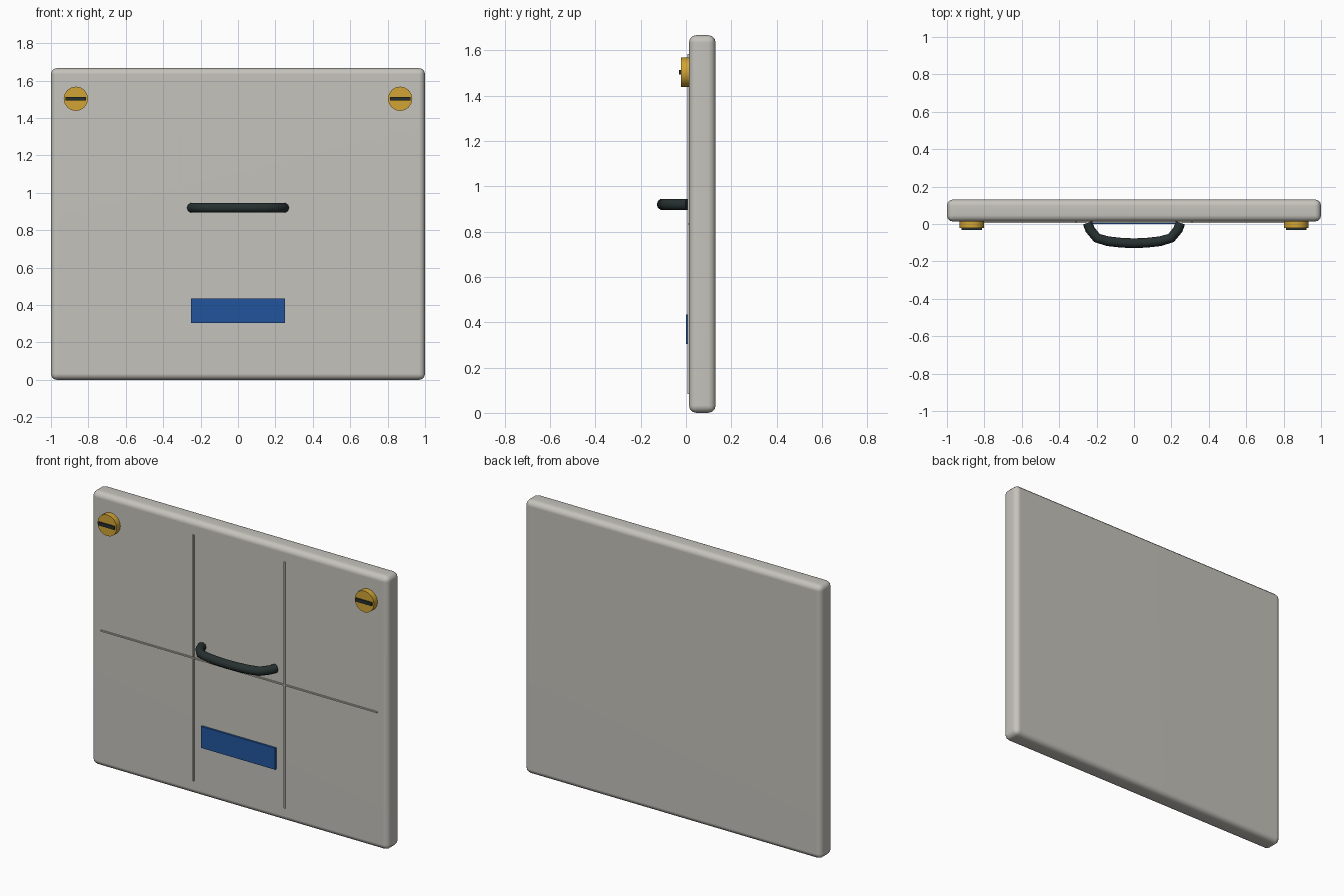
import bpy
import bmesh
from math import pi
from mathutils import Matrix, Vector

cube = bpy.data.objects.get("Cube")
if cube:
    bpy.data.objects.remove(cube, do_unlink=True)


def material(name, rgb):
    mat = bpy.data.materials.new(name)
    mat.use_nodes = True
    mat.diffuse_color = (*rgb, 1)
    mat.node_tree.nodes["Principled BSDF"].inputs["Base Color"].default_value = (*rgb, 1)
    return mat


warm_grey = material("warm grey", (0.56, 0.545, 0.5))
brass = material("brass", (0.64, 0.37, 0.035))
dark = material("dark green black", (0.02, 0.03, 0.03))
blue = material("blue", (0.016, 0.09, 0.34))


def add_object(name, bm, mat):
    mesh = bpy.data.meshes.new(name)
    bm.to_mesh(mesh)
    bm.free()
    mesh.materials.append(mat)
    obj = bpy.data.objects.new(name, mesh)
    bpy.context.collection.objects.link(obj)
    return obj


def box(name, low, high, mat):
    low, high = Vector(low), Vector(high)
    bm = bmesh.new()
    bmesh.ops.create_cube(bm, size=1, matrix=Matrix.Translation((low + high) / 2)
                          @ Matrix.Diagonal((*(high - low), 1)))
    return add_object(name, bm, mat)


def smooth(obj, angle):
    bpy.ops.object.select_all(action="DESELECT")
    obj.select_set(True)
    bpy.context.view_layer.objects.active = obj
    bpy.ops.object.shade_smooth_by_angle(angle=angle)


FACE = 0.013   # y of the panel's front face

# Panel with rounded edges
panel = box("panel", (-1, FACE, 0), (1, 0.131, 1.667), warm_grey)
bevel = panel.modifiers.new("rounded edges", "BEVEL")
bevel.width = 0.033
bevel.segments = 3
smooth(panel, pi)
panel.modifiers.new("flat faces", "WEIGHTED_NORMAL")

# Thin raised seams on the front
box("horizontal_seam", (-0.93, 0.006, 0.829), (0.93, 0.02, 0.837), warm_grey)

for side, sign in (("left", 1), ("right", -1)):
    x = sign * 0.308
    box(side + "_vertical_seam", (x - 0.004, 0.006, 0.083), (x + 0.004, 0.02, 1.583), warm_grey)

    # Round fastener with a slot bar
    x, z = sign * 0.867, 1.503
    bm = bmesh.new()
    bmesh.ops.create_cone(bm, cap_ends=True, segments=16, radius1=0.065, radius2=0.065, depth=0.042,
                          matrix=Matrix.Translation((x, -0.001, z)) @ Matrix.Rotation(pi / 2, 4, "X"))
    smooth(add_object(side + "_fastener", bm, brass), pi / 6)
    box(side + "_fastener_slot", (x - 0.054, -0.031, z - 0.01), (x + 0.054, -0.02, z + 0.01), dark)

# Label plate
box("label_plate", (-0.25, 0.001, 0.304), (0.25, 0.016, 0.435), blue)

# Bowed pull handle, swept along a mirrored path
half_path = [(0.248, 0.006), (0.235, -0.03), (0.198, -0.075), (0.14, -0.092), (0.07, -0.1)]
path = [(-x, y) for x, y in half_path] + [(0, -0.103)] + half_path[::-1]
curve = bpy.data.curves.new("handle", "CURVE")
curve.dimensions = "3D"
curve.bevel_depth = 0.026
curve.bevel_resolution = 3
curve.use_fill_caps = True
spline = curve.splines.new("POLY")
spline.points.add(len(path) - 1)
for point, (x, y) in zip(spline.points, path):
    point.co = (x, y, 0.92, 1)
    point.radius = 1
spline.use_smooth = True
curve.materials.append(dark)
handle = bpy.data.objects.new("handle", curve)
bpy.context.collection.objects.link(handle)
